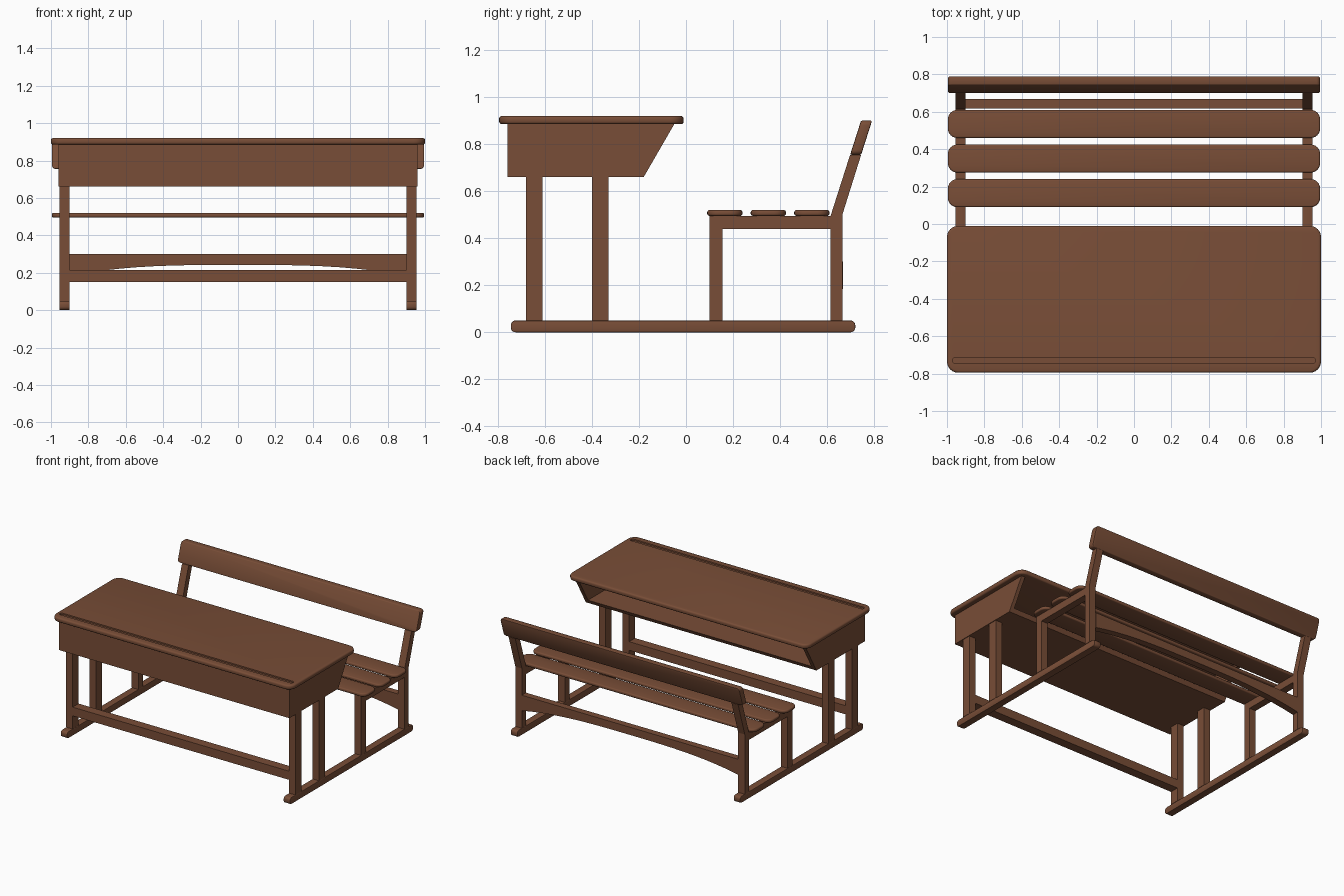
import bpy
import bmesh
import math

default = bpy.data.objects.get("Cube")
if default:
    bpy.data.objects.remove(default, do_unlink=True)

COLOR = (0.19, 0.075, 0.038, 1)
wood = bpy.data.materials.new("brown wood")
wood.use_nodes = True
wood.diffuse_color = COLOR
wood.node_tree.nodes["Principled BSDF"].inputs["Base Color"].default_value = COLOR


def rounded_rect(u0, u1, v0, v1, r, steps=6):
    """Outline of a rectangle with rounded corners."""
    corners = [(u1 - r, v1 - r), (u0 + r, v1 - r), (u0 + r, v0 + r), (u1 - r, v0 + r)]
    points = []
    for i, (cu, cv) in enumerate(corners):
        for s in range(steps + 1):
            a = (i + s / steps) * math.pi / 2
            points.append((cu + r * math.cos(a), cv + r * math.sin(a)))
    return points


def prism(name, outline, axis, lo, hi, bevel=0.0, segments=2):
    """Extrude a flat outline along an axis, then soften its edges."""
    place = {"x": lambda u, v: (lo, u, v),
             "y": lambda u, v: (u, lo, v),
             "z": lambda u, v: (u, v, lo)}[axis]
    shift = [(hi - lo) if axis == k else 0 for k in "xyz"]
    bm = bmesh.new()
    face = bm.faces.new([bm.verts.new(place(u, v)) for u, v in outline])
    extruded = bmesh.ops.extrude_face_region(bm, geom=[face])["geom"]
    bmesh.ops.translate(bm, vec=shift,
                        verts=[g for g in extruded if isinstance(g, bmesh.types.BMVert)])
    bmesh.ops.recalc_face_normals(bm, faces=bm.faces[:])
    mesh = bpy.data.meshes.new(name)
    bm.to_mesh(mesh)
    bm.free()
    mesh.materials.append(wood)
    obj = bpy.data.objects.new(name, mesh)
    bpy.context.collection.objects.link(obj)
    if bevel:
        mod = obj.modifiers.new("soft_edges", "BEVEL")
        mod.width = bevel
        mod.segments = segments
        mod.limit_method = "ANGLE"
        mod.angle_limit = math.radians(40)
        apply(obj, mod)
    return obj


def activate(obj):
    bpy.ops.object.select_all(action="DESELECT")
    obj.select_set(True)
    bpy.context.view_layer.objects.active = obj


def apply(obj, mod):
    activate(obj)
    bpy.ops.object.modifier_apply(modifier=mod.name)


def smooth(obj):
    activate(obj)
    bpy.ops.object.shade_smooth_by_angle(angle=math.radians(35))


def rect(u0, u1, v0, v1):
    return [(u0, v0), (u1, v0), (u1, v1), (u0, v1)]


# Desk top with a pencil groove
top = prism("desk_top", rounded_rect(-1, 1, -0.795, -0.01, 0.06), "z", 0.885, 0.92, 0.012, 3)
cutter = prism("groove_cutter", rounded_rect(-0.97, 0.97, -0.745, -0.715, 0.012), "z", 0.91, 0.95)
cutter.hide_render = True
cut = top.modifiers.new("groove", "BOOLEAN")
cut.operation = "DIFFERENCE"
cut.object = cutter
apply(top, cut)
bpy.data.objects.remove(cutter, do_unlink=True)
smooth(top)

# Storage box under the top, open towards the bench
BOX_SIDE = [(-0.76, 0.66), (-0.18, 0.66), (-0.05, 0.885), (-0.76, 0.885)]
BOX_SHELL = [(-0.76, 0.66), (-0.18, 0.66), (-0.163, 0.69), (-0.73, 0.69),
             (-0.73, 0.885), (-0.76, 0.885)]
prism("box_front_and_floor", BOX_SHELL, "x", -0.93, 0.93)

# Bench frame: front leg, seat rail, back leg and leaning post in one outline
BENCH = [(0.10, 0.05), (0.155, 0.05), (0.155, 0.44), (0.615, 0.44), (0.615, 0.05),
         (0.665, 0.05), (0.665, 0.50), (0.745, 0.755), (0.698, 0.755), (0.615, 0.495),
         (0.10, 0.495)]

for side, sign in (("left", 1), ("right", -1)):
    def span(a, b):
        return sorted((sign * a, sign * b))

    prism(side + "_box_panel", BOX_SIDE, "x", *span(0.93, 0.96))
    smooth(prism(side + "_floor_runner", rounded_rect(-0.745, 0.72, 0, 0.05, 0.02),
                 "x", *span(0.90, 0.955), 0.004))
    prism(side + "_bench_frame", BENCH, "x", *span(0.90, 0.955))
    for label, y in (("front", -0.68), ("rear", -0.40)):
        prism(f"{side}_{label}_desk_leg", rect(y, y + 0.07, 0.05, 0.66),
              "x", *span(0.90, 0.955))

# Stretchers between the two sides
prism("desk_stretcher", rect(-0.68, -0.61, 0.15, 0.215), "x", -0.90, 0.90)
arch = [(x, 0.242 - 0.08 * abs(x) ** 3) for x in (i * 0.09 for i in range(-10, 11))]
smooth(prism("arched_bench_stretcher", arch + [(0.90, 0.30), (-0.90, 0.30)],
             "y", 0.617, 0.667))

# Seat slats
for i, y in enumerate((0.09, 0.275, 0.46)):
    smooth(prism(f"seat_slat_{i + 1}", rounded_rect(-0.995, 0.995, y, y + 0.15, 0.05),
                 "z", 0.495, 0.52, 0.009, 3))

# Leaning backrest: an upright rounded board, sheared to follow the posts
back = prism("backrest", rounded_rect(-0.995, 0.995, 0.755, 0.90, 0.02),
             "y", 0.698, 0.745, 0.005)
for v in back.data.vertices:
    v.co.y += (v.co.z - 0.755) * 0.32
smooth(back)
